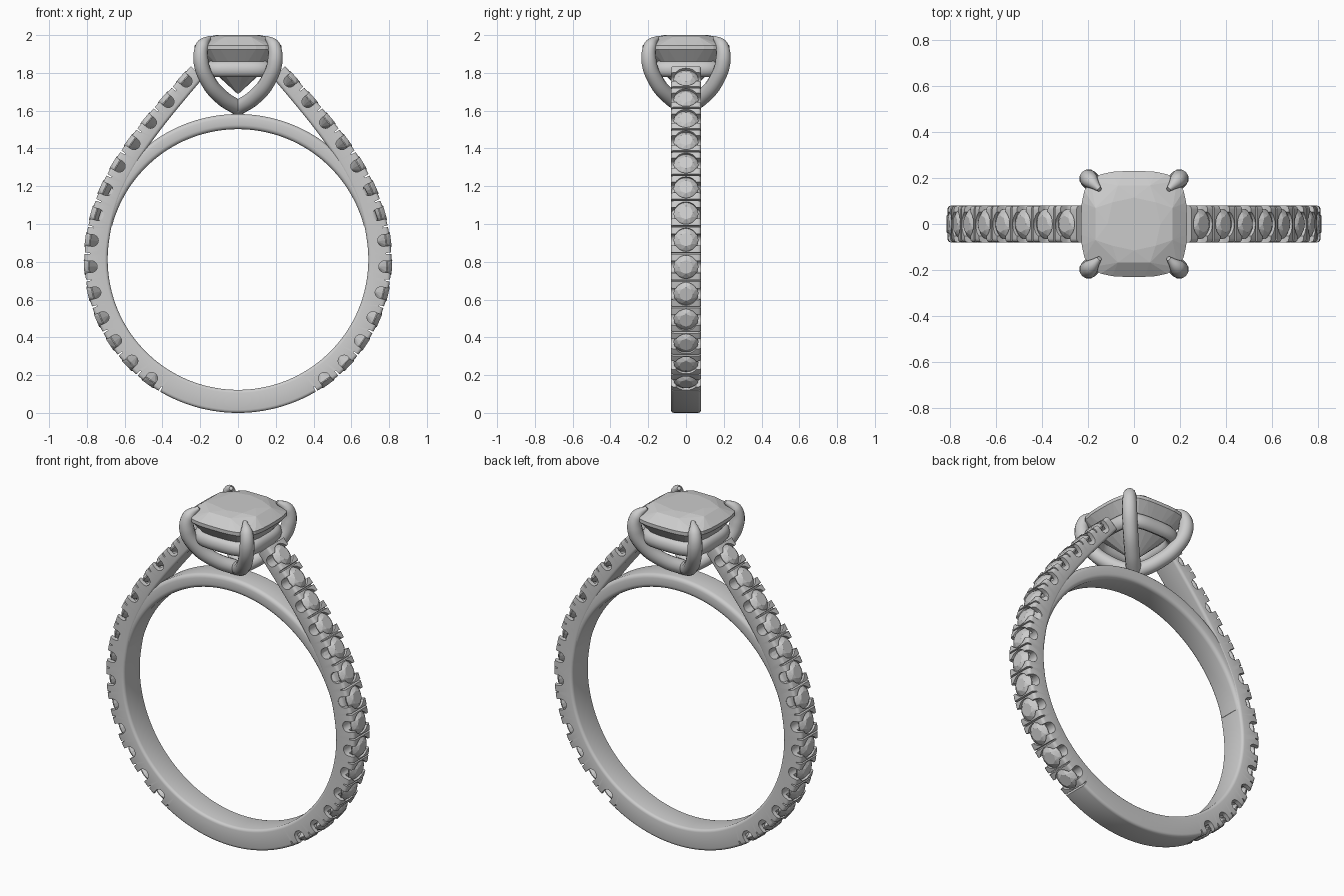
import bpy, bmesh, math
from mathutils import Vector, Matrix
from mathutils.geometry import interpolate_bezier

if "Cube" in bpy.data.objects:
    bpy.data.objects.remove(bpy.data.objects["Cube"])

CZ, R_OUT, R_IN, HALF_W = 0.812, 0.812, 0.69, 0.08
STONES, STONE_R = 14, 0.066


def finish(name, bm, smooth=True):
    bmesh.ops.recalc_face_normals(bm, faces=bm.faces[:])
    me = bpy.data.meshes.new(name)
    bm.to_mesh(me)
    bm.free()
    ob = bpy.data.objects.new(name, me)
    bpy.context.collection.objects.link(ob)
    if smooth:
        shade(ob)
    return ob


def activate(ob):
    bpy.ops.object.select_all(action='DESELECT')
    ob.select_set(True)
    bpy.context.view_layer.objects.active = ob


def shade(ob):
    activate(ob)
    bpy.ops.object.shade_smooth_by_angle(angle=math.radians(35))


def loft(bm, loops, closed=False):
    rows = [[bm.verts.new(p) for p in loop] for loop in loops]
    n = len(rows[0])
    pairs = list(zip(rows, rows[1:])) + ([(rows[-1], rows[0])] if closed else [])
    for a, b in pairs:
        for i in range(n):
            j = (i + 1) % n
            bm.faces.new((a[i], a[j], b[j], b[i]))
    if not closed:
        bm.faces.new(rows[0][::-1])
        bm.faces.new(rows[-1])


def band_section(p, n, thick, w, r=0.016):
    # rounded rectangle spanning y and the inward normal
    out = []
    for cy, cd, a0 in ((w - r, -r, 0), (r - w, -r, 90), (r - w, r - thick, 180), (w - r, r - thick, 270)):
        for k in range(4):
            a = math.radians(a0 + 30 * k)
            d = cd + r * math.sin(a)
            out.append((p.x + n.x * d, cy + r * math.cos(a), p.z + n.z * d))
    return out


# outer outline of the right half: arc, then sweep up to the head
arc = [math.radians(a * 2.5) for a in range(-36, 5)]
path = [(Vector((R_OUT * math.cos(a), 0, CZ + R_OUT * math.sin(a))), 0.122) for a in arc]
bez = interpolate_bezier(path[-1][0], Vector((0.738, 0, 1.30)), Vector((0.518, 0, 1.534)), Vector((0.25, 0, 1.835)), 41)
path += [(p, 0.122 - 0.032 * i / 40) for i, p in enumerate(bez) if i > 0]


def normal(i):
    if i == 0:
        return Vector((0, 0, -1))
    d = path[min(i + 1, len(path) - 1)][0] - path[i - 1][0]
    return Vector((d.z, 0, -d.x)).normalized()


def flip(v):
    return Vector((-v.x, v.y, v.z))


# shank
right = [(p, normal(i), t) for i, (p, t) in enumerate(path)]
left = [(flip(p), flip(n), t) for p, n, t in right[:0:-1]]
bm = bmesh.new()
loft(bm, [band_section(p, n, t, HALF_W) for p, n, t in left + right])
shank = finish("shank", bm, False)

# bridge under the head
bm = bmesh.new()
loops = []
for k in range(61):
    a = math.radians(15 + 2.5 * k)
    n = Vector((math.cos(a), 0, math.sin(a)))
    loops.append(band_section(Vector((0, 0, CZ)) + n * 0.77, n, 0.77 - R_IN, HALF_W - 0.002, 0.022))
loft(bm, loops)
finish("bridge", bm)

# frames along the outline for stones and cuts
lengths = [0.0]
for (a, _), (b, _) in zip(path, path[1:]):
    lengths.append(lengths[-1] + (b - a).length)
S0, S1 = R_OUT * math.radians(36), lengths[-1] - 0.075
STEP = (S1 - S0) / (STONES - 1)


def frames(s):
    i = max(k for k in range(len(path) - 1) if lengths[k] <= s)
    f = (s - lengths[i]) / (lengths[i + 1] - lengths[i])
    p, n = path[i][0].lerp(path[i + 1][0], f), normal(i).lerp(normal(i + 1), f).normalized()
    for q, m in ((p, n), (flip(p), flip(n))):
        y = Vector((0, 1, 0))
        yield Matrix.Translation(q) @ Matrix((y.cross(m), y, m)).transposed().to_4x4()


stone_frames = [m for k in range(STONES) for m in frames(S0 + k * STEP)]
slit_frames = [m for k in range(STONES) for m in frames(S0 + (k - 0.5) * STEP)]


def cut_shank(mats, loops):
    bm = bmesh.new()
    for m in mats:
        loft(bm, [[m @ Vector(p) for p in loop] for loop in loops])
    cutter = finish("cutter", bm, False)
    cutter.hide_render = True
    mod = shank.modifiers.new("cut", 'BOOLEAN')
    mod.operation, mod.solver, mod.object = 'DIFFERENCE', 'EXACT', cutter
    activate(shank)
    bpy.ops.object.modifier_apply(modifier=mod.name)
    bpy.data.objects.remove(cutter)


# side scallops, round seats and the slits between beads
u = [(0.031 * math.cos(math.radians(a)), -0.035 + 0.031 * math.sin(math.radians(a))) for a in range(180, 361, 20)]
u += [(0.031, 0.04), (-0.031, 0.04)]
cut_shank(stone_frames, [[(x, y, z) for x, z in u] for y in (-0.1, 0.1)])
disc = [(0.062 * math.cos(k * math.pi / 10), 0.062 * math.sin(k * math.pi / 10)) for k in range(20)]
cut_shank(stone_frames, [[(x, y, z) for x, y in disc] for z in (-0.047, 0.033)])
slit = [(-0.003, -0.028), (0.003, -0.028), (0.007, 0.03), (-0.007, 0.03)]
cut_shank(slit_frames, [[(x, y, z) for x, z in slit] for y in (-0.11, 0.11)])
shade(shank)


def gem(bm, rings, power, mat):
    # rings: (radius, height, sides, turn in steps); hull makes the facets
    verts = []
    for r, z, n, turn in rings:
        for k in range(n):
            a = 2 * math.pi * (k + turn) / n
            c, s = math.cos(a), math.sin(a)
            q = r / (abs(c) ** power + abs(s) ** power) ** (1 / power)
            verts.append(bm.verts.new(mat @ Vector((q * c, q * s, z))))
    res = bmesh.ops.convex_hull(bm, input=verts)
    junk = {v for v in res["geom_interior"] + res["geom_unused"] if isinstance(v, bmesh.types.BMVert)}
    bmesh.ops.delete(bm, geom=list(junk), context='VERTS')


# small stones along the shank
bm = bmesh.new()
for m in stone_frames:
    part = bmesh.new()
    gem(part, [(STONE_R * 0.55, 0.004, 8, 0), (STONE_R * 0.82, -0.008, 8, 0.5), (STONE_R, -0.02, 16, 0),
               (STONE_R, -0.025, 16, 0), (0.004, -0.07, 4, 0)], 2, m)
    tmp = bpy.data.meshes.new("tmp")
    part.to_mesh(tmp)
    part.free()
    bm.from_mesh(tmp)
    bpy.data.meshes.remove(tmp)
finish("shank_stones", bm, False)

# cushion centre stone
bm = bmesh.new()
gem(bm, [(0.115, 2.0, 8, 0), (0.17, 1.99, 8, 0.5), (0.23, 1.945, 32, 0), (0.23, 1.925, 32, 0),
         (0.15, 1.825, 16, 0.5), (0.004, 1.69, 4, 0)], 3.5, Matrix.Identity(4))
finish("centre_stone", bm, False)

# gallery rail below the centre stone
bm = bmesh.new()
loops = []
for k in range(48):
    a = 2 * math.pi * k / 48
    c, s = math.cos(a), math.sin(a)
    q = 1 / (abs(c) ** 3.5 + abs(s) ** 3.5) ** (1 / 3.5)
    loop = []
    for j in range(12):
        b = 2 * math.pi * j / 12
        r = (0.175 + 0.03 * math.cos(b)) * q
        loop.append((r * c, r * s, 1.82 + 0.042 * math.sin(b)))
    loops.append(loop)
loft(bm, loops, True)
finish("gallery_rail", bm)

# four claws: (distance along x and y, height, thickness)
claw = [(0.0, 1.615, 1), (0.085, 1.67, 1), (0.16, 1.76, 1), (0.197, 1.87, 1), (0.188, 1.945, 0.85), (0.15, 1.988, 0.25)]
for i, (sx, sy) in enumerate(((1, 1), (-1, 1), (-1, -1), (1, -1))):
    cu = bpy.data.curves.new("claw", 'CURVE')
    cu.dimensions = '3D'
    cu.bevel_depth, cu.bevel_resolution, cu.resolution_u = 0.041, 4, 8
    cu.use_fill_caps = True
    sp = cu.splines.new('BEZIER')
    sp.bezier_points.add(len(claw) - 1)
    for bp, (d, z, r) in zip(sp.bezier_points, claw):
        bp.co, bp.radius = (sx * d, sy * d, z), r
        bp.handle_left_type = bp.handle_right_type = 'AUTO'
    ob = bpy.data.objects.new("claw_%d" % (i + 1), cu)
    bpy.context.collection.objects.link(ob)
    activate(ob)
    bpy.ops.object.convert(target='MESH')
    shade(bpy.context.view_layer.objects.active)
